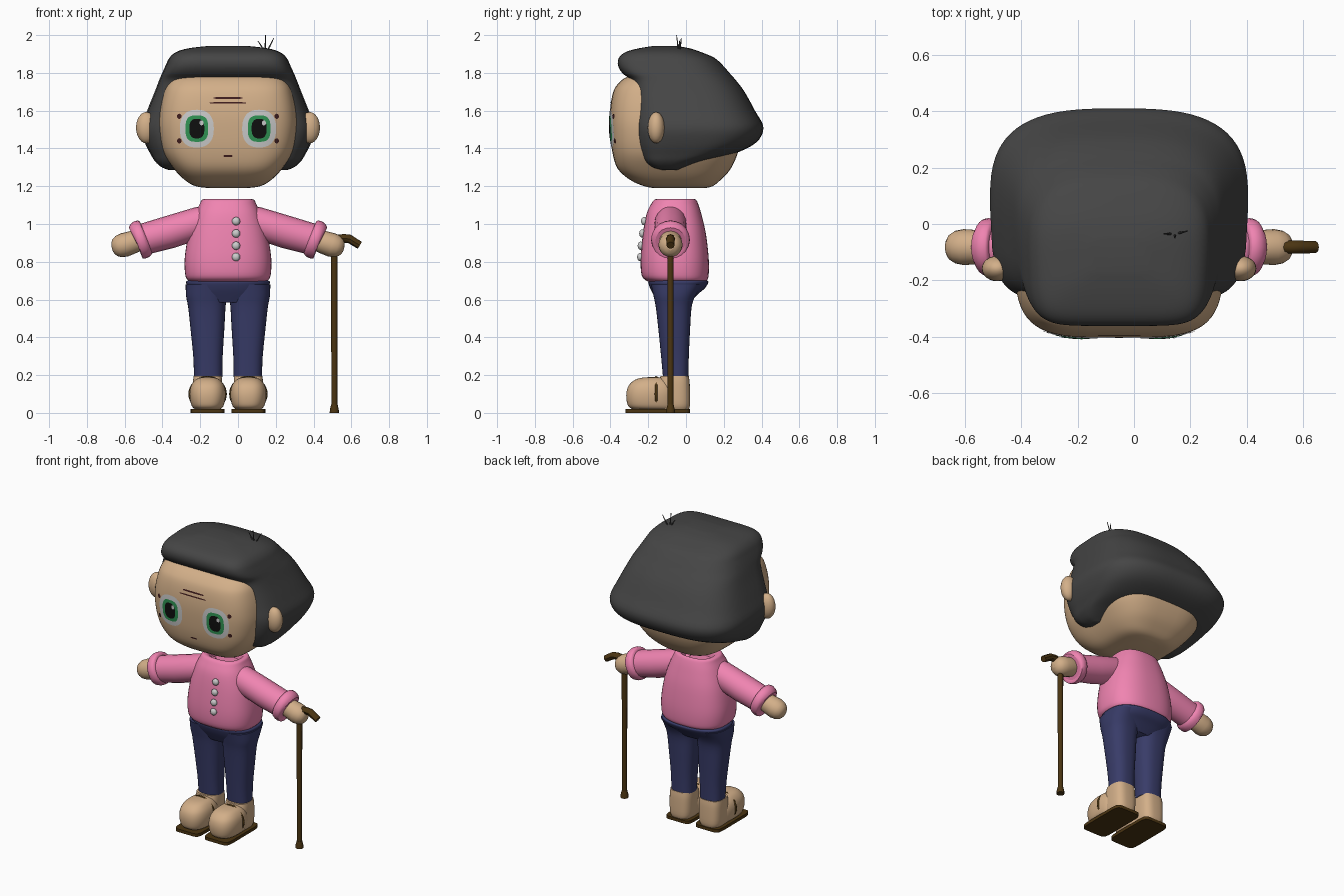
import bpy, bmesh, math
from mathutils import Vector
from mathutils.bvhtree import BVHTree

if "Cube" in bpy.data.objects:
    bpy.data.objects.remove(bpy.data.objects["Cube"])

C = -0.053  # x of the figure's mirror plane (the cane shifts it off centre)


def material(name, rgb):
    m = bpy.data.materials.new(name)
    m.diffuse_color = (*rgb, 1)
    m.use_nodes = True
    m.node_tree.nodes["Principled BSDF"].inputs["Base Color"].default_value = m.diffuse_color
    return m


SKIN = material("skin", (.65, .43, .25))
HAIR = material("hair", (.06, .06, .06))
PINK = material("pink", (.87, .23, .44))
NAVY = material("navy", (.04, .045, .14))
WOOD = material("wood", (.07, .035, .006))
WHITE = material("white", (.85, .85, .85))
GREEN = material("green", (.03, .3, .09))
BLACK = material("black", (.005, .005, .005))
LINE = material("line", (.05, .012, .012))


def finish(ob, mat):
    ob.data.materials.append(mat)
    bpy.ops.object.select_all(action='DESELECT')
    ob.select_set(True)
    bpy.context.view_layer.objects.active = ob
    if ob.type == 'CURVE':
        bpy.ops.object.convert(target='MESH')
    bpy.ops.object.shade_smooth_by_angle(angle=math.radians(45))
    return bpy.context.object


def from_bmesh(name, bm, mat):
    bmesh.ops.recalc_face_normals(bm, faces=bm.faces)
    me = bpy.data.meshes.new(name)
    bm.to_mesh(me)
    bm.free()
    ob = bpy.data.objects.new(name, me)
    bpy.context.collection.objects.link(ob)
    return finish(ob, mat)


def smooth(rows, steps):
    out = []
    for i in range(len(rows) - 1):
        a, b, c, d = (rows[max(0, min(len(rows) - 1, i + k))] for k in (-1, 0, 1, 2))
        for s in range(steps):
            t = s / steps
            out.append([q + .5 * t * (r - p + t * (2*p - 5*q + 4*r - u + t * (3*(q - r) + u - p)))
                        for p, q, r, u in zip(a, b, c, d)])
    return out + [list(rows[-1])]


def loft(name, rows, mat, cx=C, nf=2.5, nb=2.5, taper=0, seg=48, steps=4):
    """rows: z, half width, front y, back y, [x shift]; superellipse rings, squarer with n."""
    bm, rings = bmesh.new(), []
    for z, w, y0, y1, *sh in smooth(rows, steps):
        ring, yc, h = [], (y0 + y1) / 2, (y1 - y0) / 2
        for k in range(seg):
            a = 2 * math.pi * k / seg
            c, s = math.cos(a), math.sin(a)
            e = 2 / (nb if s > 0 else nf)
            x = w * math.copysign(abs(c) ** e, c)
            v = math.copysign(abs(s) ** e, s)
            if v < 0:
                x *= 1 - taper * v * v
            ring.append(bm.verts.new((cx + (sh[0] if sh else 0) + x, yc + h * v, z)))
        rings.append(ring)
    for a, b in zip(rings, rings[1:]):
        for k in range(seg):
            j = (k + 1) % seg
            bm.faces.new((a[k], a[j], b[j], b[k]))
    bm.faces.new(rings[0][::-1])
    bm.faces.new(rings[-1])
    return from_bmesh(name, bm, mat)


def tube(name, pts, mat, res=6, cyclic=False):
    """pts: x, y, z, radius"""
    cu = bpy.data.curves.new(name, 'CURVE')
    cu.dimensions, cu.bevel_depth, cu.bevel_resolution, cu.use_fill_caps = '3D', 1, res, True
    sp = cu.splines.new('POLY')
    sp.points.add(len(pts) - 1)
    sp.use_cyclic_u = cyclic
    for p, (x, y, z, r) in zip(sp.points, pts):
        p.co, p.radius = (x, y, z, 1), r
    ob = bpy.data.objects.new(name, cu)
    bpy.context.collection.objects.link(ob)
    return finish(ob, mat)


def ball(name, loc, rad, mat, seg=24):
    bm = bmesh.new()
    bmesh.ops.create_uvsphere(bm, u_segments=seg, v_segments=seg // 2, radius=1)
    for v in bm.verts:
        v.co = Vector(loc) + Vector(a * b for a, b in zip(v.co, rad))
    return from_bmesh(name, bm, mat)


# Head: rounded box
head = loft("head", [(1.19, .10, -.17, .10), (1.2, .17, -.22, .14), (1.23, .225, -.29, .18),
                     (1.29, .285, -.36, .235), (1.38, .345, -.39, .275), (1.5, .37, -.402, .29),
                     (1.6, .365, -.402, .28), (1.69, .345, -.388, .24), (1.74, .325, -.362, .2),
                     (1.78, .29, -.31, .15), (1.81, .2, -.2, .05)], SKIN, nf=4, nb=3.2, seg=64)

# Hair: solid cap that the face pokes out of, with a protruding fringe
loft("hair", [(1.285, .31, -.13, -.03), (1.30, .35, -.185, .01), (1.33, .385, -.225, .1),
              (1.37, .41, -.25, .25), (1.43, .44, -.268, .37), (1.51, .458, -.275, .41),
              (1.6, .428, -.275, .365), (1.7, .388, -.28, .31), (1.76, .365, -.292, .265),
              (1.80, .348, -.338, .23), (1.84, .33, -.36, .195), (1.88, .31, -.355, .15),
              (1.91, .275, -.32, .08), (1.93, .21, -.25, .02), (1.943, .1, -.17, -.05)],
     HAIR, nf=6, nb=3, taper=.08, seg=72)

# Loose strands on top
for dx, dy, z in ((-.04, .0, 1.97), (0, -.015, 2.0), (.045, .01, 1.985)):
    tube("hair_strand", [(.145, -.035, 1.90, .004), (.145 + dx * .5, -.035 + dy * .5, 1.94, .004),
                         (.145 + dx, -.035 + dy, z, .002)], HAIR, 1)

# Face features: flat patches laid on the head surface
bm = bmesh.new()
bm.from_mesh(head.data)
tree = BVHTree.FromBMesh(bm)
bm.free()


def patch(name, x, z, rx, rz, lift, mat, n=2, seg=40, rings=5):
    b = bmesh.new()

    def put(px, pz):
        hit = tree.ray_cast(Vector((px, -2, pz)), Vector((0, 1, 0)))[0]
        return b.verts.new((px, hit.y - lift, pz))
    mid, prev = put(x, z), None
    for i in range(1, rings + 1):
        cur = []
        for k in range(seg):
            c, s = (f(2 * math.pi * k / seg) for f in (math.cos, math.sin))
            cur.append(put(x + rx * i / rings * math.copysign(abs(c) ** (2 / n), c),
                           z + rz * i / rings * math.copysign(abs(s) ** (2 / n), s)))
        for k in range(seg):
            j = (k + 1) % seg
            b.faces.new((prev[k], prev[j], cur[j], cur[k]) if prev else (mid, cur[k], cur[j]))
        prev = cur
    ob = from_bmesh(name, b, mat)
    if ob.data.polygons[0].normal.y > 0:
        ob.data.flip_normals()


for s in (-1, 1):
    x = C + s * .165
    patch("eye_white", x, 1.505, .09, .1, .003, WHITE, 2.4)
    patch("iris", x, 1.505, .06, .07, .005, GREEN, 3)
    patch("pupil", x, 1.505, .04, .052, .007, BLACK, 2.6)
    patch("eye_glint", x + .025, 1.535, .011, .013, .009, WHITE)
    for dz in (.065, -.065):
        patch("eye_corner_mark", C + s * .258, 1.505 + dz, .012, .014, .004, LINE, seg=12, rings=2)
    ball("ear", (C + s * .432, -.158, 1.51), (.055, .045, .083), SKIN)
patch("forehead_line", C, 1.667, .076, .005, .004, LINE, 4)
patch("forehead_line", C, 1.641, .097, .004, .004, LINE, 4)
patch("mouth", C, 1.36, .023, .005, .004, LINE, 4)

# Cardigan body with sunken neck opening
loft("cardigan", [(.69, .19, -.18, .09), (.70, .21, -.21, .11), (.73, .226, -.235, .12),
                  (.82, .229, -.24, .12), (.95, .208, -.228, .105), (1.05, .175, -.21, .082),
                  (1.105, .15, -.185, .065), (1.128, .138, -.168, .053), (1.13, .115, -.15, .04),
                  (1.115, .10, -.13, .025), (1.08, .09, -.12, .015)], PINK)
for y, z in ((-.222, 1.015), (-.232, .95), (-.24, .885), (-.243, .825)):
    ball("button", (-.01, y, z), (.022, .016, .022), WHITE, 16)

# Trousers: hips, then legs with the other limbs
loft("trouser_hips", [(.585, .15, -.15, .02), (.63, .2, -.175, .065), (.66, .212, -.19, .1),
                      (.69, .222, -.2, .118), (.70, .215, -.195, .112)], NAVY)

Y = -.082
for s in (-1, 1):
    def limb(name, pts, mat):
        tube(name, [(C + s * x, Y, z, r) for x, z, r in pts], mat, 8)
    limb("sleeve", [(.06, 1.03, .06), (.1, 1.025, .075), (.15, 1.008, .084), (.31, .957, .087),
                    (.455, .917, .083)], PINK)
    limb("cuff", [(.432, .927, .085), (.437, .925, .095), (.447, .922, .101), (.464, .917, .103),
                  (.479, .912, .1), (.487, .91, .092), (.489, .909, .08)], PINK)
    limb("hand", [(.43, .927, .05), (.5, .905, .06), (.55, .889, .064), (.58, .88, .058),
                  (.6, .874, .045), (.61, .871, .028), (.614, .87, .01)], SKIN)

    # Leg
    loft("trouser_leg", [(.19, .075, -.122, .012, s * .105), (.3, .078, -.132, .015, s * .106),
                         (.45, .09, -.147, .022, s * .109), (.56, .099, -.16, .03, s * .112),
                         (.62, .108, -.172, .05, s * .114), (.68, .11, -.185, .09, s * .114)], NAVY)

    # Foot and sandal
    fx = C + s * .108
    loft("heel", [(.018, .066, -.15, .015), (.05, .077, -.16, .022), (.15, .078, -.145, .02),
                  (.195, .074, -.135, .015)], SKIN, cx=fx, nf=3, nb=3)
    loft("toe", [(.018, .065, -.28, -.05), (.035, .083, -.305, -.05), (.07, .093, -.315, -.05),
                 (.11, .095, -.315, -.05), (.145, .087, -.303, -.06), (.172, .068, -.275, -.08),
                 (.185, .045, -.24, -.11), (.189, .015, -.2, -.15)], SKIN, cx=fx)
    loft("sandal_sole", [(0, .09, -.32, .022), (.02, .09, -.32, .022)], WOOD, cx=fx, nf=8, nb=8, steps=1)
    tube("sandal_strap", [(fx + .094 * math.cos(a), -.158, .1 + .087 * math.sin(a), .008)
                          for a in (2 * math.pi * k / 32 for k in range(32))], WOOD, 2, True)

# Walking cane
CX = .51
tube("cane_shaft", [(CX, Y, .035, .016), (CX, Y, .92, .017)], WOOD, 3)
tube("cane_tip", [(CX, Y, 0, .025), (CX, Y, .02, .023), (CX, Y, .045, .017)], WOOD, 3)
tube("cane_handle", [(CX, Y, .9, .018), (.53, Y, .922, .022), (.56, Y, .924, .023),
                     (.59, Y, .921, .023), (.645, Y, .887, .021)], WOOD, 2)
